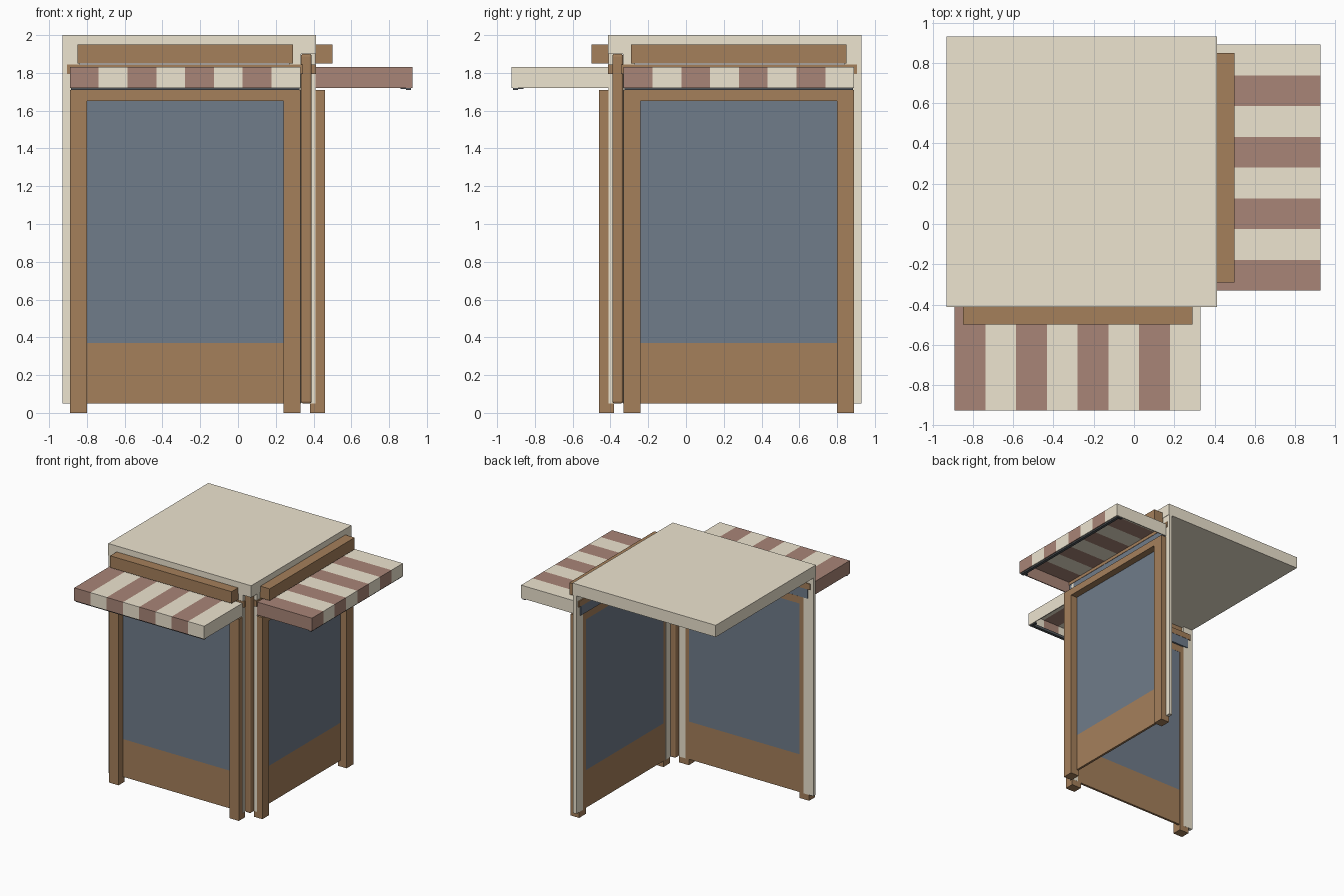
import bpy
from mathutils import Matrix

if "Cube" in bpy.data.objects:
    bpy.data.objects.remove(bpy.data.objects["Cube"])


def material(name, rgb):
    m = bpy.data.materials.new(name)
    m.diffuse_color = (*rgb, 1)
    m.use_nodes = True
    m.node_tree.nodes["Principled BSDF"].inputs["Base Color"].default_value = m.diffuse_color
    return m


WOOD = material("wood", (0.375, 0.215, 0.105))
CREAM = material("cream", (0.85, 0.78, 0.63))
RED = material("faded_red", (0.395, 0.235, 0.185))
GLASS = material("glass", (0.16, 0.20, 0.255))
METAL = material("dark_metal", (0.08, 0.09, 0.10))

# The right shopfront mirrors the front one across the corner diagonal
FRONT = Matrix.Identity(4)
RIGHT = Matrix(((0, -1, 0, 0), (-1, 0, 0, 0), (0, 0, 1, 0), (0, 0, 0, 1)))


def box(name, x, y, z, mat, turn=FRONT, bevel=0):
    verts = [(a, b, c) for a in x for b in y for c in z]
    faces = [(0, 1, 3, 2), (4, 6, 7, 5), (0, 4, 5, 1),
             (2, 3, 7, 6), (0, 2, 6, 4), (1, 5, 7, 3)]
    me = bpy.data.meshes.new(name)
    me.from_pydata(verts, [], faces)
    me.transform(turn)
    if turn.determinant() < 0:
        me.flip_normals()
    me.materials.append(mat)
    ob = bpy.data.objects.new(name, me)
    bpy.context.collection.objects.link(ob)
    if bevel:
        b = ob.modifiers.new("bevel", 'BEVEL')
        b.width, b.segments = bevel, 3
    return ob


# Roof slab and corner post
box("roof", (-0.93, 0.413), (-0.413, 0.93), (1.90, 2.0), CREAM)
box("corner_post", (0.333, 0.39), (-0.39, -0.333), (0.05, 1.90), WOOD, bevel=0.012)

for side, turn in (("front", FRONT), ("right", RIGHT)):
    def part(name, x, y, z, mat):
        return box(f"{side}_{name}", x, y, z, mat, turn)

    # Window frame, panels set flush with the back
    part("outer_post", (-0.89, -0.80), (-0.46, -0.38), (0, 1.71), WOOD)
    part("inner_post", (0.24, 0.33), (-0.46, -0.38), (0, 1.71), WOOD)
    part("top_rail", (-0.80, 0.24), (-0.46, -0.38), (1.65, 1.71), WOOD)
    part("lower_panel", (-0.80, 0.24), (-0.40, -0.381), (0.05, 0.37), WOOD)
    part("window", (-0.80, 0.24), (-0.40, -0.381), (0.37, 1.65), GLASS)

    # Wall jambs up to the roof
    part("outer_jamb", (-0.93, -0.84), (-0.41, -0.379), (0.05, 1.90), CREAM)
    part("inner_jamb", (0.27, 0.333), (-0.41, -0.379), (0.05, 1.90), CREAM)

    # Sign board, ledge and awning housing
    part("sign_board", (-0.85, 0.29), (-0.50, -0.40), (1.85, 1.95), WOOD)
    part("ledge", (-0.905, 0.345), (-0.413, -0.37), (1.795, 1.845), WOOD)
    part("awning_housing", (-0.88, 0.32), (-0.41, -0.372), (1.715, 1.795), GLASS)

    # Striped awning: top and valance for each stripe
    w = 1.22 / 8
    colours = (RED, CREAM) if side == "front" else (CREAM, RED)
    for i in range(8):
        x = (-0.89 + i * w, -0.89 + (i + 1) * w)
        mat = colours[i % 2]
        part(f"awning_top_{i}", x, (-0.925, -0.39), (1.822, 1.83), mat)
        part(f"awning_valance_{i}", x, (-0.925, -0.917), (1.72, 1.822), mat)
    part("awning_outer_end", (-0.89, -0.882), (-0.917, -0.39), (1.72, 1.822), colours[0])
    part("awning_inner_end", (0.322, 0.33), (-0.917, -0.39), (1.72, 1.822), colours[1])

    # Awning front bar and brackets
    part("awning_bar", (-0.885, 0.325), (-0.915, -0.89), (1.71, 1.732), METAL)
    for n, x in (("outer", -0.88), ("inner", 0.30)):
        part(f"awning_{n}_bracket", (x, x + 0.02), (-0.89, -0.86), (1.715, 1.728), METAL)
